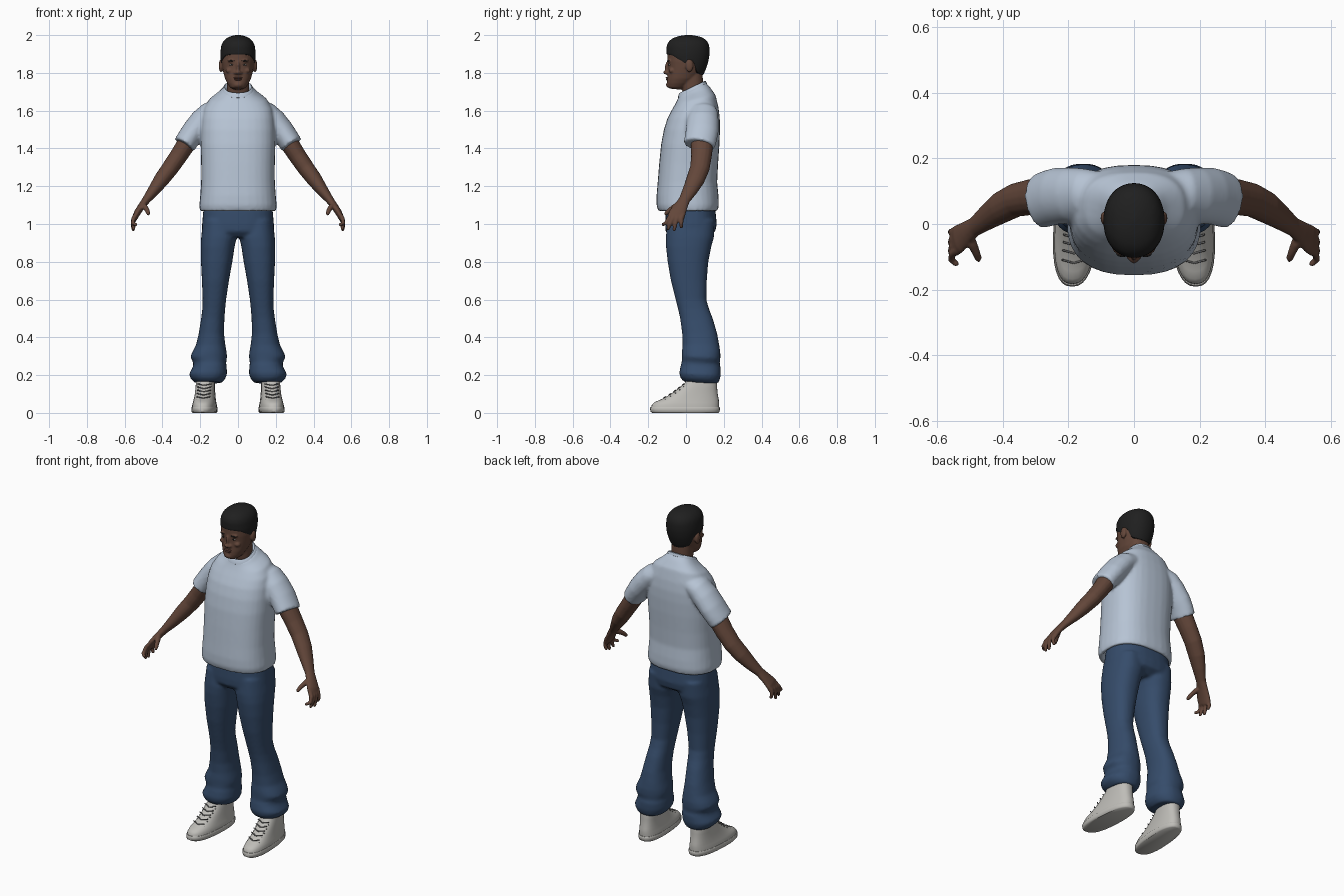
import bpy, bmesh, math
from mathutils import Vector


def material(name, rgb):
    m = bpy.data.materials.new(name)
    m.diffuse_color = (*rgb, 1)
    return m


SKIN = material("brown skin", (0.125, 0.062, 0.042))
LIP = material("lip brown", (0.105, 0.045, 0.034))
HAIR = material("black hair", (0.014, 0.014, 0.014))
SHIRT = material("pale blue cotton", (0.47, 0.55, 0.66))
DENIM = material("navy denim", (0.036, 0.072, 0.145))
SHOE = material("light grey canvas", (0.52, 0.51, 0.48))
LACE = material("dark grey lace", (0.16, 0.16, 0.16))
EYE = material("eye white", (0.4, 0.37, 0.34))


def interp(table, k):
    """Linear lookup in a table sorted by its first column."""
    if k <= table[0][0]:
        return table[0][1:]
    for a, b in zip(table, table[1:]):
        if k <= b[0]:
            t = (k - a[0]) / (b[0] - a[0])
            return [p + (q - p) * t for p, q in zip(a[1:], b[1:])]
    return table[-1][1:]


def section(z, hw, yf, yb, tilt=0, cx=0, e=2.3, n=32):
    """Horizontal rounded section, tilted so that the back can rise."""
    yc, h = (yf + yb) / 2, (yb - yf) / 2
    pts = []
    for i in range(n):
        a = 2 * math.pi * i / n
        c, s = math.cos(a), math.sin(a)
        dy = h * math.copysign(abs(s) ** (2 / e), s)
        pts.append(Vector((cx + hw * math.copysign(abs(c) ** (2 / e), c), yc + dy, z + tilt * dy)))
    return pts


def skin_rings(bm, rings):
    rows = [[bm.verts.new(p) for p in r] for r in rings]
    n = len(rows[0])
    for a, b in zip(rows, rows[1:]):
        for i in range(n):
            bm.faces.new((a[i], a[(i + 1) % n], b[(i + 1) % n], b[i]))
    bm.faces.new(rows[0][::-1])
    bm.faces.new(rows[-1])


def tube(bm, path, side=1, n=16):
    """Tube through (x, y, z, thickness, depth) points; depth lies along y."""
    pts = [Vector((p[0] * side, p[1], p[2])) for p in path]
    rings = []
    for i, p in enumerate(pts):
        t = (pts[min(i + 1, len(pts) - 1)] - pts[max(i - 1, 0)]).normalized()
        v = Vector((0, 1, 0))
        v = (v - t * t.dot(v)).normalized()
        u = t.cross(v)
        rings.append([p + u * path[i][3] * math.cos(2 * math.pi * k / n)
                      + v * path[i][4] * math.sin(2 * math.pi * k / n) for k in range(n)])
    skin_rings(bm, rings)


def ball(bm, loc, size):
    new = bmesh.ops.create_uvsphere(bm, u_segments=16, v_segments=10, radius=1)["verts"]
    for v in new:
        v.co = Vector([v.co[i] * size[i] + loc[i] for i in range(3)])


def finish(name, bm, mat, voxel=0, smooth=3, mirror=False, subsurf=0):
    bmesh.ops.recalc_face_normals(bm, faces=bm.faces)
    me = bpy.data.meshes.new(name)
    bm.to_mesh(me)
    bm.free()
    me.materials.append(mat)
    ob = bpy.data.objects.new(name, me)
    bpy.context.collection.objects.link(ob)
    bpy.ops.object.select_all(action="DESELECT")
    ob.select_set(True)
    bpy.context.view_layer.objects.active = ob
    bpy.ops.object.shade_smooth_by_angle(angle=math.radians(50))
    if voxel:
        r = ob.modifiers.new("fuse", "REMESH")
        r.mode, r.voxel_size, r.use_smooth_shade = "VOXEL", voxel, True
        s = ob.modifiers.new("relax", "SMOOTH")
        s.factor, s.iterations = 0.5, smooth
    if subsurf:
        ob.modifiers.new("round", "SUBSURF").levels = subsurf
        ob.modifiers["round"].render_levels = subsurf
    if mirror:
        ob.modifiers.new("mirror", "MIRROR")
    return ob


# Shirt: hollow-hemmed torso fused with two sleeves
bm = bmesh.new()
skin_rings(bm, [section(*r, e=2.5) for r in (
    (1.13, .17, -.10, .145), (1.068, .185, -.125, .152), (1.07, .202, -.148, .168),
    (1.10, .205, -.156, .174), (1.15, .200, -.156, .172), (1.22, .195, -.150, .165),
    (1.32, .195, -.142, .170), (1.42, .198, -.132, .177), (1.50, .197, -.117, .180),
    (1.56, .192, -.098, .179), (1.61, .182, -.075, .172, .05), (1.66, .152, -.055, .157, .2),
    (1.695, .10, -.042, .127, .35), (1.718, .075, -.036, .102, .48), (1.705, .05, -.015, .085, .48))])
for s in (1, -1):
    tube(bm, ((.10, .095, 1.605, .05, .065), (.15, .092, 1.585, .062, .078), (.19, .088, 1.545, .066, .085),
              (.235, .085, 1.49, .064, .087), (.262, .078, 1.452, .061, .086),
              (.285, .07, 1.418, .060, .084)), s, 24)
finish("shirt", bm, SHIRT, 0.009, 4)

# Crew neckband
bm = bmesh.new()
skin_rings(bm, [section(z, w, f, b, .48) for z, w, f, b in (
    (1.698, .076, -.036, .104), (1.706, .083, -.043, .111), (1.722, .077, -.038, .105),
    (1.726, .071, -.032, .099), (1.712, .06, -.02, .09))])
finish("neckband", bm, SHIRT)

# Jeans: hips fused with two legs, gathered at the cuffs
bm = bmesh.new()
skin_rings(bm, [section(*r, e=2.5) for r in (
    (1.12, .172, -.095, .145), (1.07, .184, -.107, .156), (1.0, .190, -.110, .163),
    (.96, .190, -.108, .155), (.93, .12, -.08, .11))])
leg = ((1.02, .02, .185, -.098, .152), (.93, .006, .195, -.107, .148), (.88, .018, .197, -.106, .134),
       (.80, .030, .196, -.097, .118), (.70, .048, .191, -.080, .110), (.60, .063, .187, -.055, .108),
       (.55, .068, .189, -.042, .122), (.50, .072, .195, -.031, .142), (.42, .074, .208, -.020, .165),
       (.36, .067, .222, -.018, .176), (.32, .060, .243, -.022, .182), (.295, .058, .252, -.022, .182),
       (.265, .063, .236, -.022, .178), (.245, .060, .238, -.028, .184), (.205, .058, .259, -.036, .184),
       (.18, .068, .250, -.030, .178), (.16, .085, .228, -.012, .168))
for s in (1, -1):
    skin_rings(bm, [section(z, (xo - xi) / 2, yf, yb, -.06 if z < .3 else 0, s * (xi + xo) / 2)
                    for z, xi, xo, yf, yb in leg])
finish("jeans", bm, DENIM, 0.009, 3)

# Arms and hands, fused as one skin
bm = bmesh.new()
tube(bm, ((.23, .088, 1.50, .05, .062), (.27, .085, 1.43, .05, .06), (.315, .082, 1.36, .047, .055),
          (.36, .073, 1.295, .045, .052), (.405, .05, 1.235, .041, .049), (.445, .022, 1.18, .032, .04),
          (.485, -.008, 1.128, .022, .03), (.51, -.026, 1.095, .019, .036), (.533, -.045, 1.06, .018, .045),
          (.545, -.054, 1.035, .015, .046), (.549, -.058, 1.02, .011, .040)))
for y0, y1, y2, z2, x2 in ((-.090, -.108, -.122, .99, .541), (-.069, -.083, -.095, .968, .552),
                           (-.047, -.056, -.062, .962, .555), (-.025, -.025, -.025, .977, .550)):
    tube(bm, ((.538, y0 + .012, 1.055, .011, .011), (.553, y0, 1.03, .012, .012),
              (.557, y1, 1.003, .011, .011), (x2, y2, z2 + .008, .0095, .0095), (x2 - .003, y2, z2, .006, .006)))
tube(bm, ((.505, -.03, 1.105, .014, .016), (.492, -.062, 1.09, .014, .016), (.481, -.088, 1.072, .0125, .0125),
          (.475, -.104, 1.057, .011, .011), (.473, -.112, 1.048, .007, .007)))
finish("arm_and_hand", bm, SKIN, 0.005, 3, mirror=True)

# Head, neck, ears, nose and brow ridge
bm = bmesh.new()
skin_rings(bm, [section(*r, e=2.2) for r in (
    (1.714, .028, -.085, -.03, -.1), (1.724, .043, -.098, .0), (1.745, .057, -.101, .03), (1.77, .069, -.100, .06),
    (1.80, .077, -.097, .08), (1.83, .083, -.096, .097), (1.86, .087, -.098, .108), (1.90, .087, -.098, .113),
    (1.94, .078, -.088, .108), (1.97, .055, -.06, .085), (1.985, .025, -.02, .05))])
skin_rings(bm, [section(*r) for r in (
    (1.64, .060, .0, .09), (1.70, .059, -.018, .092), (1.74, .058, -.024, .090), (1.80, .06, -.035, .088))])
ball(bm, (0, -.105, 1.803), (.015, .016, .011))
ball(bm, (0, -.097, 1.828), (.010, .014, .036))
ball(bm, (0, -.092, 1.737), (.024, .014, .015))
for s in (1, -1):
    ball(bm, (s * .013, -.098, 1.800), (.010, .013, .009))
    ball(bm, (s * .033, -.086, 1.864), (.024, .013, .008))
    ball(bm, (s * .046, -.076, 1.812), (.020, .015, .014))
    ball(bm, (s * .091, .018, 1.838), (.011, .021, .034))
finish("head", bm, SKIN, 0.005, 3)

# Lips
bm = bmesh.new()
ball(bm, (0, -.096, 1.774), (.024, .0115, .005))
ball(bm, (0, -.096, 1.765), (.021, .0115, .006))
finish("lips", bm, LIP)

# Eyes, pupils and eyebrows
for name, mat, loc, size in (("eye", EYE, (.033, -.083, 1.843), (.013, .0105, .0055)),
                             ("pupil", HAIR, (.033, -.090, 1.843), (.0055, .0055, .0052)),
                             ("eyebrow", HAIR, (.035, -.092, 1.864), (.019, .0085, .0035))):
    bm = bmesh.new()
    ball(bm, loc, size)
    finish(name, bm, mat, mirror=True)

# Hair cap whose lower edge follows the hairline
outer = ((1.78, .072, -.09, .088), (1.82, .084, -.095, .106), (1.86, .091, -.099, .119), (1.90, .094, -.103, .125),
         (1.94, .090, -.103, .124), (1.96, .083, -.096, .118), (1.975, .072, -.083, .107), (1.987, .056, -.063, .088),
         (1.996, .034, -.033, .06), (2.001, .005, .006, .02))
hairline = ((-.10, 1.895), (-.075, 1.888), (-.055, 1.872), (-.03, 1.862), (-.015, 1.845), (.0, 1.845),
            (.025, 1.865), (.045, 1.83), (.06, 1.80), (.11, 1.785))
N, ROWS = 48, 14
rings = [[] for _ in range(ROWS + 2)]
for i in range(N):
    low = interp(hairline, .112 * math.sin(2 * math.pi * i / N))[0]
    for j in range(ROWS + 1):
        z = low + (2.001 - low) * math.sin(j / ROWS * math.pi / 2)
        p = section(z, *interp(outer, z), e=2.15, n=N)[i]
        if j == 0:
            rings[0].append(Vector((p.x * .85, .01 + (p.y - .01) * .85, p.z)))
        rings[j + 1].append(p)
bm = bmesh.new()
skin_rings(bm, rings)
finish("hair", bm, HAIR, subsurf=1)


def shoe_part(name, mat, rows=(), laces=()):
    bm = bmesh.new()
    if rows:
        skin_rings(bm, [section(*r, cx=.177, e=2.5) for r in rows])
    for path in laces:
        tube(bm, path, 1, 8)
    for v in bm.verts:  # toes turn slightly outward
        v.co.x -= .06 * v.co.y
    finish(name, bm, mat, mirror=True)


# Shoes: sole, upper and laces
shoe_part("shoe_sole", SHOE, ((0, .061, -.178, .170), (.006, .066, -.188, .178), (.026, .068, -.191, .180),
                              (.031, .065, -.187, .177)))
upper = ((.02, .064, -.184, .174), (.042, .063, -.182, .175), (.056, .060, -.168, .175), (.066, .058, -.145, .174),
         (.078, .056, -.118, .172), (.10, .053, -.080, .168), (.13, .051, -.040, .165),
         (.155, .050, -.008, .164), (.20, .046, .01, .155))
shoe_part("shoe_upper", SHOE, upper)
laces = []
for k in range(5):
    z = .078 + k * .017
    y = interp(upper, z)[1]
    for d in (1, -1):
        laces.append([(.177 + x, y + abs(x) * .28 - .001, z + d * x * .22, .003, .003)
                      for x in (-.036, -.018, 0, .018, .036)])
shoe_part("shoe_laces", LACE, laces=laces)
